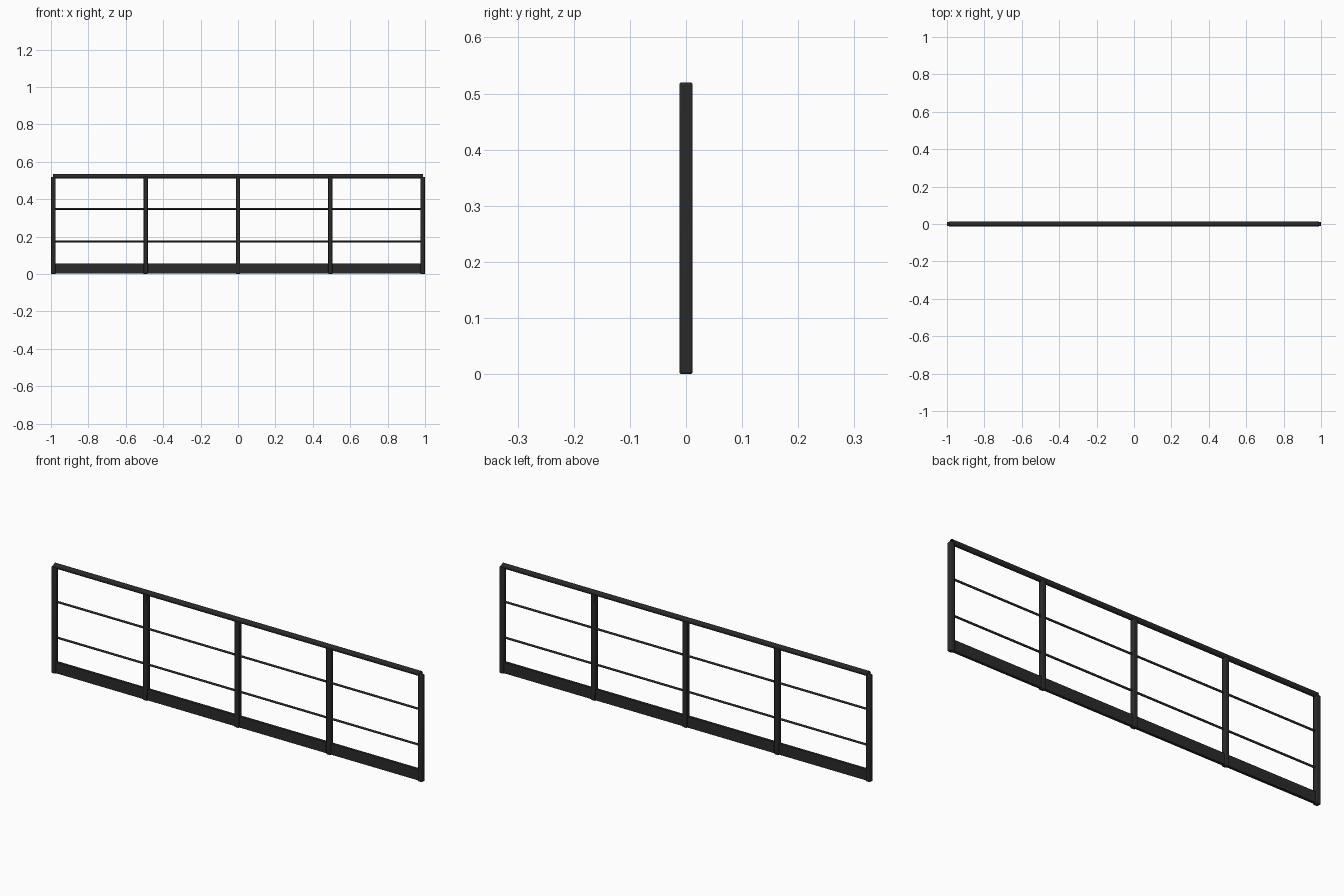
import bpy, math

if "Cube" in bpy.data.objects:
    bpy.data.objects.remove(bpy.data.objects["Cube"])

metal = bpy.data.materials.new("dark_metal")
metal.diffuse_color = (0.023, 0.023, 0.023, 1)
metal.use_nodes = True
metal.node_tree.nodes["Principled BSDF"].inputs["Base Color"].default_value = metal.diffuse_color

W = 0.024                # post thickness
END = 1 - W / 2          # centre of the end posts
POST_TOP = 0.52
RAIL_Z = 0.523


def box(name, x0, x1, depth, z0, z1, bevel):
    """Soft-edged box centred on y = 0."""
    bpy.ops.mesh.primitive_cube_add(size=1, location=((x0 + x1) / 2, 0, (z0 + z1) / 2))
    o = bpy.context.object
    o.name = name
    o.scale = (x1 - x0, depth, z1 - z0)
    bpy.ops.object.transform_apply(location=False, rotation=False, scale=True)
    b = o.modifiers.new("soft_edges", 'BEVEL')
    b.width = bevel
    b.segments = 2
    o.data.materials.append(metal)
    bpy.ops.object.shade_smooth_by_angle(angle=math.radians(35))


def tube(name, z, radius, sides):
    """Open-ended round bar running between the end posts."""
    bpy.ops.mesh.primitive_cylinder_add(vertices=sides, radius=radius, depth=2 * END,
                                        end_fill_type='NOTHING', location=(0, 0, z),
                                        rotation=(0, math.pi / 2, 0))
    o = bpy.context.object
    o.name = name
    o.data.materials.append(metal)
    bpy.ops.object.shade_smooth_by_angle(angle=math.radians(35))


# upright posts
for i in range(5):
    x = -END + i * END / 2
    box(f"post_{i + 1}", x - W / 2, x + W / 2, W, 0, POST_TOP, 0.004)

# kick plate along the bottom
box("kick_plate", -END, END, 0.014, 0.002, 0.057, 0.002)

# handrail, and two thin rods at thirds of the height
tube("top_rail", RAIL_Z, 0.0125, 16)
for i in (1, 2):
    tube(f"rod_{i}", RAIL_Z * i / 3, 0.005, 12)
